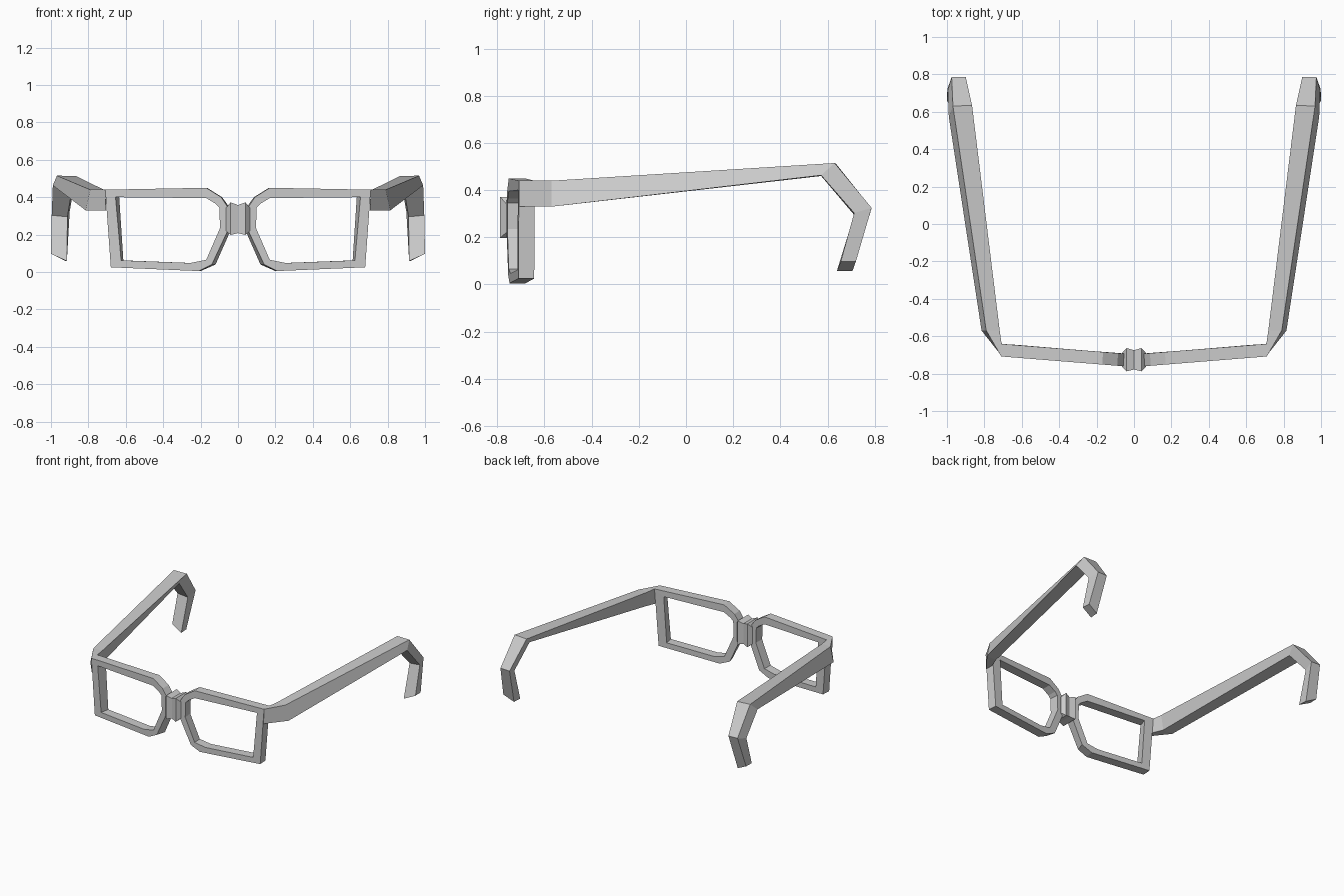
import bpy, bmesh

if "Cube" in bpy.data.objects:
    bpy.data.objects.remove(bpy.data.objects["Cube"])


def finish(name, bm, mirror=True):
    """Turn a bmesh into a flat-shaded object, optionally mirrored across x."""
    bmesh.ops.recalc_face_normals(bm, faces=bm.faces)
    me = bpy.data.meshes.new(name)
    bm.to_mesh(me)
    bm.free()
    ob = bpy.data.objects.new(name, me)
    bpy.context.collection.objects.link(ob)
    if mirror:
        m = ob.modifiers.new("mirror", 'MIRROR')
        m.use_mirror_merge = False
    return ob


def loft(bm, rings, closed=False):
    """Skin a list of equal-length point rings; cap the ends unless closed."""
    vs = [[bm.verts.new(p) for p in r] for r in rings]
    n = len(vs[0])
    pairs = list(zip(vs, vs[1:])) + ([(vs[-1], vs[0])] if closed else [])
    for a, b in pairs:
        for i in range(n):
            j = (i + 1) % n
            bm.faces.new((a[i], a[j], b[j], b[i]))
    if not closed:
        bm.faces.new(vs[0])
        bm.faces.new(vs[-1])


# Lens rims: outer x, z, hole x, z, then shift of the rear outer and rear hole edges
rim = [(.71, .44, .655, .40, -.002, -.02),
       (.17, .45, .17, .395, -.005, -.003),
       (.09, .40, .12, .365, -.005, -.005),
       (.055, .347, .10, .345, -.008, -.005),
       (.06, .21, .096, .235, -.015, -.005),
       (.14, .04, .17, .065, -.02, -.005),
       (.21, .005, .255, .048, -.01, -.005),
       (.68, .025, .625, .062, -.004, -.012)]


def front_y(x):
    return -.765 + .08 * x


depth = .067
bm = bmesh.new()
loft(bm, [[(xo, front_y(xo), zo), (xi, front_y(xi), zi),
           (xi + di, front_y(xi) + depth, zi), (xo + do, front_y(xo) + depth, zo)]
          for xo, zo, xi, zi, do, di in rim], closed=True)
finish("lens_rim", bm)

# Nose bridge: notched block lofted along x (x, front y, back y, bottom z, top z)
half = [(0, -.778, -.675, .208, .358), (.04, -.788, -.663, .198, .372),
        (.064, -.762, -.69, .22, .342)]
sections = [(-s[0],) + s[1:] for s in half[:0:-1]] + half
bm = bmesh.new()
loft(bm, [[(x, f, b), (x, f, t), (x, k, t), (x, k, b)] for x, f, k, b, t in sections])
finish("nose_bridge", bm, mirror=False)

# Temple arms with hooked ear ends: top outer, top inner, bottom inner, bottom outer
bm = bmesh.new()
loft(bm, [
    [(.71, -.708, .44), (.708, -.641, .44), (.706, -.641, .33), (.706, -.708, .33)],
    [(.79, -.57, .44), (.718, -.57, .44), (.735, -.57, .33), (.815, -.57, .33)],
    [(.968, .63, .515), (.866, .635, .513), (.885, .573, .46), (.99, .573, .463)],
    [(.975, .787, .325), (.90, .787, .323), (.912, .713, .295), (.996, .713, .303)],
    [(.998, .72, .097), (.92, .706, .058), (.915, .64, .058), (1.0, .656, .097)],
])
finish("temple_arm", bm)
